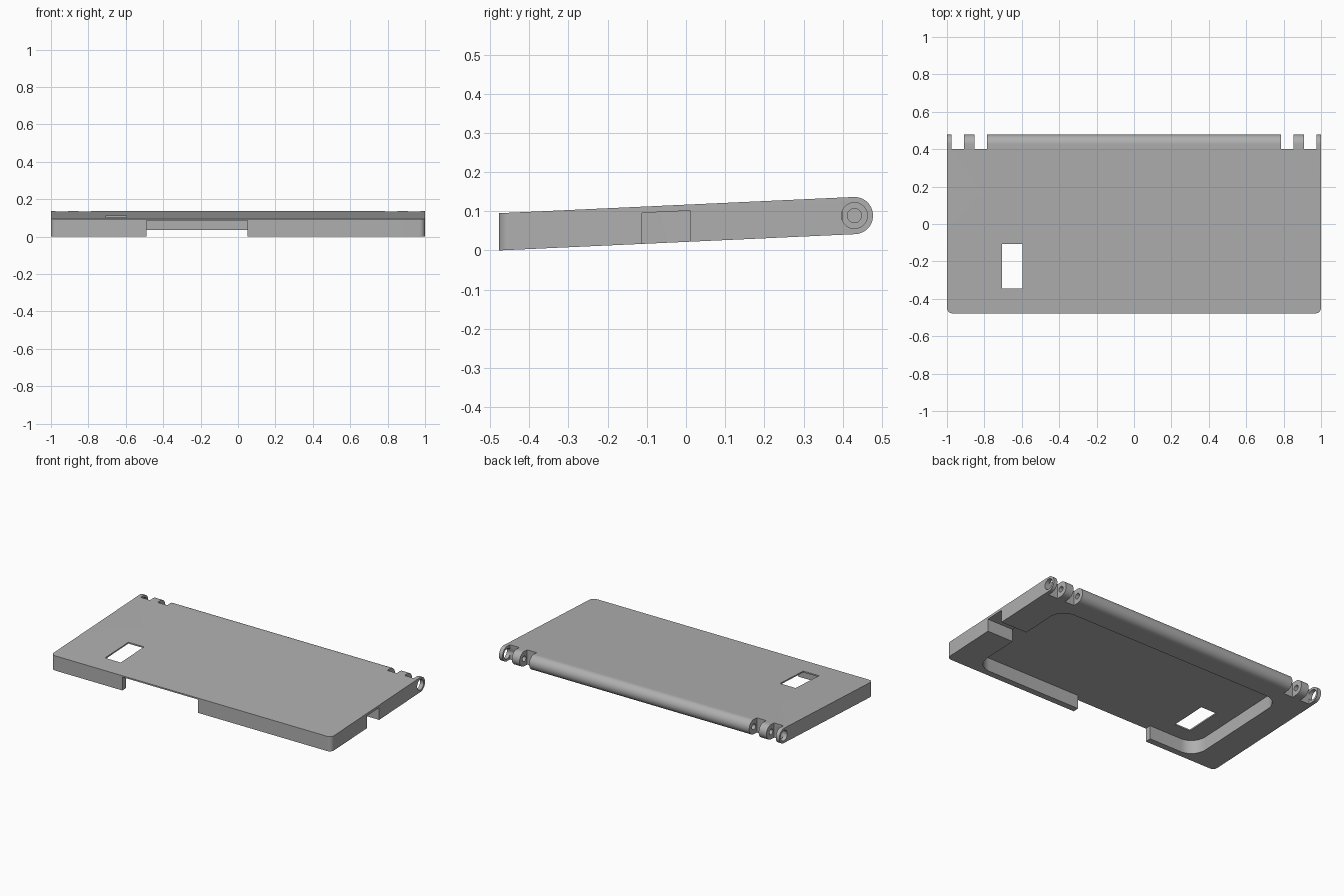
import bpy
import bmesh
from math import cos, sin, pi, radians, atan
from mathutils import Vector, Matrix

if "Cube" in bpy.data.objects:
    bpy.data.objects.remove(bpy.data.objects["Cube"], do_unlink=True)

FRONT, SLOPE, THICK = -0.478, 0.046, 0.095
HINGE_Y, HINGE_Z, HINGE_R = 0.43, 0.089, 0.0475
ROOF = 0.009

grey = bpy.data.materials.new("plain grey")
grey.use_nodes = True
grey.diffuse_color = (0.43, 0.43, 0.43, 1)
grey.node_tree.nodes["Principled BSDF"].inputs["Base Color"].default_value = grey.diffuse_color


def prism(name, points, direction):
    """Extrude a closed loop of 3D points along a direction."""
    bm = bmesh.new()
    face = bm.faces.new([bm.verts.new(p) for p in points])
    ext = bmesh.ops.extrude_face_region(bm, geom=[face])
    moved = [v for v in ext["geom"] if isinstance(v, bmesh.types.BMVert)]
    bmesh.ops.translate(bm, verts=moved, vec=Vector(direction))
    bmesh.ops.recalc_face_normals(bm, faces=bm.faces)
    return finish(name, bm)


def finish(name, bm):
    mesh = bpy.data.meshes.new(name)
    bm.to_mesh(mesh)
    bm.free()
    mesh.materials.append(grey)
    obj = bpy.data.objects.new(name, mesh)
    bpy.context.collection.objects.link(obj)
    return obj


def box(x0, x1, y0, y1, z0, z1, tilted=True):
    """Box cutter; when tilted, its heights follow the sloping plate."""
    k = SLOPE if tilted else 0
    base = [(x, y, z0 + k * (y - FRONT)) for x, y in ((x0, y0), (x1, y0), (x1, y1), (x0, y1))]
    return prism("box_cutter", base, (0, 0, z1 - z0))


def rounded_pocket(x0, x1, y0, y1, r, z0, z1):
    corners = ((x1 - r, y1 - r), (x0 + r, y1 - r), (x0 + r, y0 + r), (x1 - r, y0 + r))
    pts = []
    for q, (cx, cy) in enumerate(corners):
        for i in range(13):
            a = (q + i / 12) * pi / 2
            y = cy + r * sin(a)
            pts.append((cx + r * cos(a), y, z0 + SLOPE * (y - FRONT)))
    return prism("pocket_cutter", pts, (0, 0, z1 - z0))


def pin_hole(x0, x1, r):
    bm = bmesh.new()
    place = Matrix.Translation(((x0 + x1) / 2, HINGE_Y, HINGE_Z)) @ Matrix.Rotation(pi / 2, 4, "Y")
    bmesh.ops.create_cone(bm, cap_ends=True, segments=40, radius1=r, radius2=r,
                          depth=abs(x1 - x0), matrix=place)
    return finish("pin_cutter", bm)


def cut(target, cutter):
    cutter.hide_render = True
    mod = target.modifiers.new("cut", "BOOLEAN")
    mod.operation, mod.solver, mod.object = "DIFFERENCE", "EXACT", cutter
    bpy.ops.object.modifier_apply(modifier=mod.name)
    bpy.data.objects.remove(cutter, do_unlink=True)


# Side profile: sloping plate that ends in a round hinge barrel
tilt = atan(SLOPE)
profile = [(-1, FRONT, THICK), (-1, FRONT, 0)]
for i in range(33):
    a = -pi / 2 + tilt + pi * i / 32
    profile.append((-1, HINGE_Y + HINGE_R * cos(a), HINGE_Z + HINGE_R * sin(a)))
cover = prism("hinged_cover", profile, (2, 0, 0))

# Rounded upright corners at the front
bm = bmesh.new()
bm.from_mesh(cover.data)
uprights = [e for e in bm.edges
            if all(abs(v.co.y - FRONT) < 1e-4 for v in e.verts)
            and abs(e.verts[0].co.x - e.verts[1].co.x) < 1e-4]
bmesh.ops.bevel(bm, geom=uprights, offset=0.03, segments=8, profile=0.5, affect="EDGES")
bm.to_mesh(cover.data)
bm.free()

bpy.context.view_layer.objects.active = cover
cover.select_set(True)

# Pocket underneath, with openings through the front and side walls
cut(cover, rounded_pocket(-0.82, 0.815, -0.44, 0.32, 0.1, -0.05, THICK - ROOF))
cut(cover, box(-0.49, 0.05, FRONT - 0.05, -0.38, -0.05, THICK - ROOF))
cut(cover, box(0.76, 1.1, -0.112, 0.01, -0.05, 0.079))

# Window through the top
cut(cover, box(-0.707, -0.595, -0.345, -0.108, 0.03, 0.2))

# Hinge slots and pin holes at both ends
for s in (-1, 1):
    for a, b in ((0.785, 0.853), (0.908, 0.975)):
        lo, hi = sorted((s * a, s * b))
        cut(cover, box(lo, hi, 0.4, 0.6, -0.1, 0.3, tilted=False))
    for a, b, r in ((0.94, 1.05, 0.033), (0.7, 0.93, 0.018)):
        cut(cover, pin_hole(s * a, s * b, r))

bpy.ops.object.shade_smooth_by_angle(angle=radians(30))
